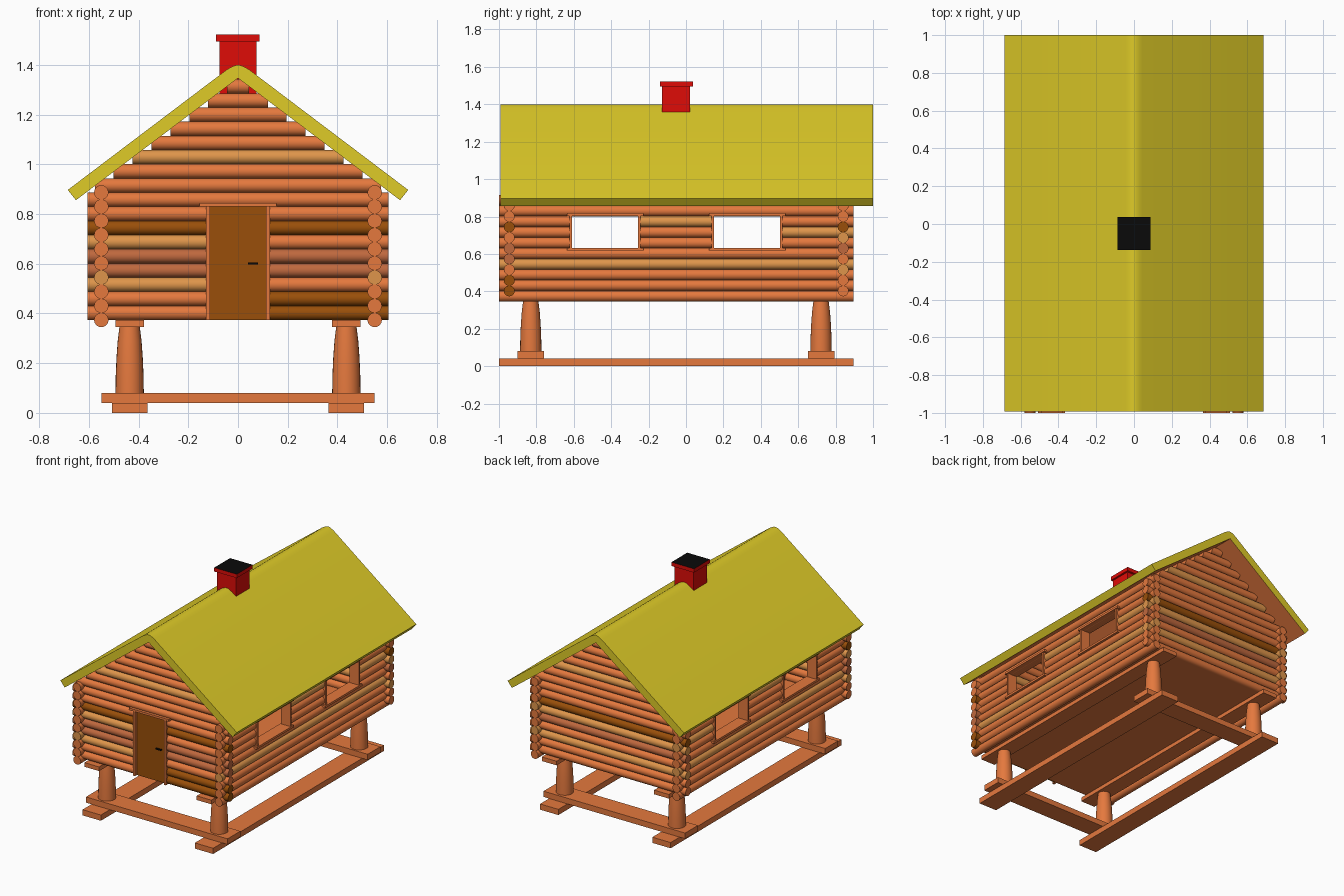
import bpy, bmesh
from math import radians, pi, sin, cos
from mathutils import Matrix, Vector

if "Cube" in bpy.data.objects:
    bpy.data.objects.remove(bpy.data.objects["Cube"])


def material(name, r, g, b):
    m = bpy.data.materials.new(name)
    m.diffuse_color = [(c / 255) ** 2.2 for c in (r, g, b)] + [1]
    m.use_nodes = True
    m.node_tree.nodes["Principled BSDF"].inputs["Base Color"].default_value = m.diffuse_color
    return m


WOOD = material("wood", 228, 120, 64)
TAN = material("tan_wood", 222, 148, 76)
DULL = material("dull_wood", 190, 104, 64)
DARK = material("dark_wood", 152, 80, 18)
ROOF = material("roof_yellow", 222, 202, 44)
RED = material("chimney_red", 222, 20, 16)
BLACK = material("black", 18, 18, 18)


def finish(name, bm, mat):
    bmesh.ops.recalc_face_normals(bm, faces=bm.faces)
    me = bpy.data.meshes.new(name)
    bm.to_mesh(me)
    bm.free()
    me.materials.append(mat)
    ob = bpy.data.objects.new(name, me)
    bpy.context.collection.objects.link(ob)
    return ob


def box(name, x, y, z, mat=WOOD):
    """Box from (min, max) ranges on each axis."""
    bm = bmesh.new()
    bmesh.ops.create_cube(bm, size=1)
    for v in bm.verts:
        v.co = Vector([(a + b) / 2 + c * (b - a) for (a, b), c in zip((x, y, z), v.co)])
    return finish(name, bm, mat)


R, STEP = 0.029, 0.057      # log radius and vertical spacing


def log(name, axis, a, b, other, z, mat=WOOD):
    """Round log along x or y, from a to b."""
    bm = bmesh.new()
    bmesh.ops.create_cone(bm, cap_ends=True, segments=20, radius1=R, radius2=R, depth=b - a)
    mid = (a + b) / 2
    if axis == "x":
        mtx = Matrix.Translation((mid, other, z)) @ Matrix.Rotation(pi / 2, 4, "Y")
    else:
        mtx = Matrix.Translation((other, mid, z)) @ Matrix.Rotation(pi / 2, 4, "X")
    bm.transform(mtx)
    finish(name, bm, mat)


Y0, Y1 = -1.0, 0.895        # ends of skids and side logs
FRONT, BACK, SIDE = -0.945, 0.84, 0.55
WINDOWS = [(-0.61, -0.257), (0.15, 0.503)]

# Front and back walls with gables; the front is split around the door
left_mat = {2: TAN, 3: DULL, 4: DULL, 5: TAN, 6: DARK}
right_mat = {0: DARK, 1: DARK, 3: DULL, 4: DULL, 6: DARK}
full_mat = {11: TAN}
back_mat = {2: TAN, 4: DULL, 5: TAN, 6: DARK, 11: TAN}
for i in range(17):
    z = 0.402 + STEP * i
    half = 0.605 if i < 9 else (1.347 - z) / 0.75
    log("back_log", "x", -half, half, BACK, z, back_mat.get(i, WOOD))
    if i < 8:
        log("front_left_log", "x", -half, -0.12, FRONT, z, left_mat.get(i, WOOD))
        log("front_right_log", "x", 0.12, half, FRONT, z, right_mat.get(i, WOOD))
    else:
        log("front_log", "x", -half, half, FRONT, z, full_mat.get(i, WOOD))

for s in (-1, 1):
    # Side walls, split around the windows
    for i in range(10):
        z = 0.374 + STEP * i
        if 5 <= i <= 7:
            spans = [(Y0, -0.615), (-0.25, 0.145), (0.51, Y1)]
        else:
            spans = [(Y0, Y1)]
        for k, (a, b) in enumerate(spans):
            tan = i == 3 or (i, k) in ((7, 1), (6, 2))
            log("side_log", "y", a, b, s * SIDE, z, TAN if tan else WOOD)

    # Window frames
    xr = (s * SIDE - 0.036, s * SIDE + 0.036)
    xw = (s * SIDE - 0.042, s * SIDE + 0.042)
    for a, b in WINDOWS:
        box("window_sill", xw, (a - 0.027, b + 0.03), (0.617, 0.632))
        box("window_header", xw, (a - 0.027, b + 0.03), (0.803, 0.818))
        box("window_jamb", xr, (a - 0.014, a), (0.63, 0.805))
        box("window_jamb", xr, (b, b + 0.014), (0.63, 0.805))

    # Skid and floor beam
    cx = s * 0.436
    box("skid", (cx - 0.071, cx + 0.071), (Y0, Y1), (0, 0.04))
    box("floor_beam", (cx - 0.057, cx + 0.057), (Y0, Y1), (0.345, 0.374))

    # Tapered pillars
    for y in (-0.83, 0.722):
        bm = bmesh.new()
        profile = [(0.057, 0.08), (0.056, 0.15), (0.053, 0.22), (0.048, 0.29), (0.041, 0.346)]
        rings = [[bm.verts.new((cx + r * cos(k * pi / 12), y + r * sin(k * pi / 12), z))
                  for k in range(24)] for r, z in profile]
        for lo, hi in zip(rings, rings[1:]):
            for k in range(24):
                n = (k + 1) % 24
                bm.faces.new((lo[k], lo[n], hi[n], hi[k]))
        bm.faces.new(rings[0])
        bm.faces.new(rings[-1])
        finish("pillar", bm, WOOD)

    # Door jambs
    box("door_jamb", sorted((s * 0.112, s * 0.128)), (-0.983, -0.907), (0.374, 0.832))

# Cross boards and floor
for y in (-0.83, 0.724):
    box("cross_board", (-0.55, 0.55), (y - 0.071, y + 0.071), (0.04, 0.08))
box("floor", (-0.55, 0.55), (FRONT, BACK), (0.373, 0.388))

# Door
box("door", (-0.114, 0.114), (-0.96, -0.93), (0.374, 0.832), DARK)
box("door_header", (-0.154, 0.154), (-0.99, -0.902), (0.83, 0.845))
box("door_handle", (0.04, 0.08), (-0.972, -0.958), (0.598, 0.606), BLACK)

# Roof: extruded chevron with a rounded ridge and wooden underside
outer = [(0.685, 0.897), (0.045, 1.381), (0.028, 1.391), (0.012, 1.398)]
mirror = [(-x, z) for x, z in reversed(outer)]
section = outer + [(0, 1.40)] + mirror + [(-0.652, 0.856), (0, 1.347), (0.652, 0.856)]
bm = bmesh.new()
face = bm.faces.new([bm.verts.new((x, -0.992, z)) for x, z in section])
ext = bmesh.ops.extrude_face_region(bm, geom=[face])
bmesh.ops.translate(bm, vec=(0, 1.992, 0),
                    verts=[v for v in ext["geom"] if isinstance(v, bmesh.types.BMVert)])
roof = finish("roof", bm, ROOF)
roof.data.materials.append(WOOD)
for p in roof.data.polygons:
    if p.normal.z < -0.7:
        p.material_index = 1

# Chimney with a black-topped cap
box("chimney", (-0.074, 0.074), (-0.128, 0.021), (1.25, 1.497), RED)
cap = box("chimney_cap", (-0.088, 0.087), (-0.138, 0.037), (1.495, 1.522), RED)
cap.data.materials.append(BLACK)
for p in cap.data.polygons:
    if p.normal.z > 0.9:
        p.material_index = 1

# Smooth shading on the round parts, sharp edges elsewhere
bpy.ops.object.select_all(action="SELECT")
bpy.context.view_layer.objects.active = roof
bpy.ops.object.shade_smooth_by_angle(angle=radians(30))
